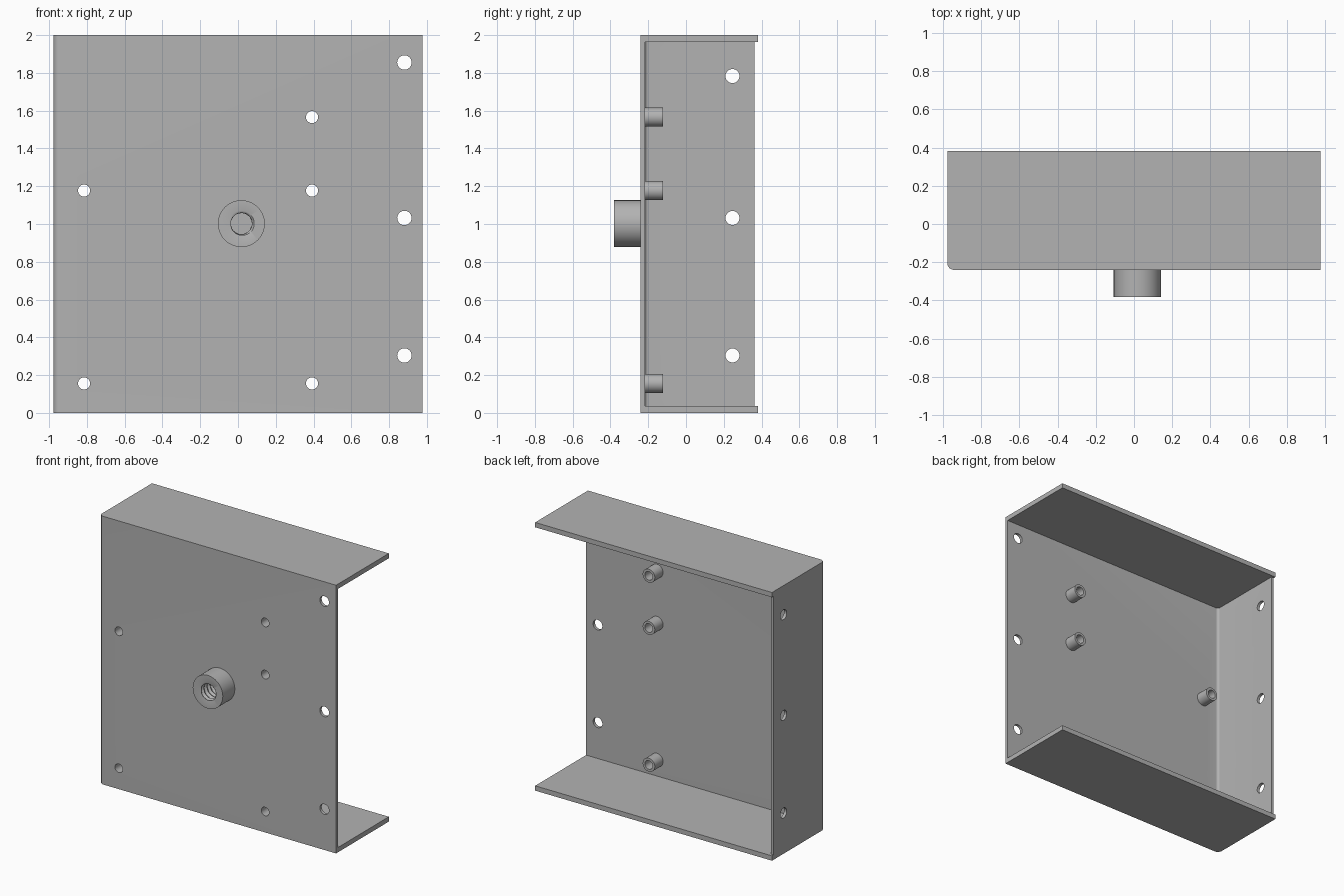
import bpy, bmesh
from math import cos, sin, pi, tau
from mathutils import Matrix

cube = bpy.data.objects.get("Cube")
if cube:
    bpy.data.objects.remove(cube)

# Overall dimensions
X, FRONT, BACK, H = 0.977, -0.24, 0.382, 2.0
SHEET, PLATE = 0.022, 0.036
INNER = FRONT + SHEET
STANDOFFS = [(-0.815, 1.177), (-0.815, 0.156), (0.392, 1.566), (0.392, 1.177), (0.392, 0.156)]

grey = bpy.data.materials.new("plain_grey")
grey.use_nodes = True
grey.diffuse_color = (0.45, 0.45, 0.45, 1)
grey.node_tree.nodes["Principled BSDF"].inputs["Base Color"].default_value = grey.diffuse_color


def finish(name, bm):
    bmesh.ops.recalc_face_normals(bm, faces=bm.faces)
    mesh = bpy.data.meshes.new(name)
    bm.to_mesh(mesh)
    bm.free()
    mesh.materials.append(grey)
    obj = bpy.data.objects.new(name, mesh)
    bpy.context.collection.objects.link(obj)
    return obj


def smooth(obj):
    bpy.ops.object.select_all(action="DESELECT")
    obj.select_set(True)
    bpy.context.view_layer.objects.active = obj
    bpy.ops.object.shade_smooth_by_angle(angle=pi / 6)


def prism(name, outline, z0, z1):
    bm = bmesh.new()
    face = bm.faces.new([bm.verts.new((x, y, z0)) for x, y in outline])
    new = bmesh.ops.extrude_face_region(bm, geom=[face])["geom"]
    bmesh.ops.translate(bm, vec=(0, 0, z1 - z0), verts=[v for v in new if isinstance(v, bmesh.types.BMVert)])
    return finish(name, bm)


def bend(x, y, r, n=8):
    """Quarter round at the front corner, running from the side to the front."""
    return [(x + r - r * cos(a), y + r - r * sin(a)) for a in (i * pi / 2 / n for i in range(n + 1))]


def cut(obj, cutter):
    cutter.hide_render = True
    mod = obj.modifiers.new("cut", "BOOLEAN")
    mod.operation, mod.solver, mod.object = "DIFFERENCE", "EXACT", cutter
    bpy.context.view_layer.objects.active = obj
    bpy.ops.object.modifier_apply(modifier=mod.name)
    bpy.data.objects.remove(cutter)


def lathe(name, cx, cz, rings, closed=False, n=48):
    """Surface round a y-directed axis; rings hold (radius function, y)."""
    bm = bmesh.new()
    rows = []
    for radius, y in rings:
        row = []
        for i in range(n):
            a = tau * i / n
            r = radius(a)
            row.append(bm.verts.new((cx + r * cos(a), y, cz + r * sin(a))))
        rows.append(row)
    pairs = list(zip(rows, rows[1:])) + ([(rows[-1], rows[0])] if closed else [])
    for p, q in pairs:
        for i in range(n):
            j = (i + 1) % n
            bm.faces.new((p[i], p[j], q[j], q[i]))
    obj = finish(name, bm)
    smooth(obj)
    return obj


# Housing: bent block hollowed so that the right and back stay open
housing = prism("housing", bend(-X, FRONT, 0.035) + [(X, FRONT), (X, BACK), (-X, BACK)], 0, H)
lip = BACK - 0.019
cavity = bend(-X + SHEET, INNER, 0.02) + [(1.2, INNER), (1.2, 0.6), (-1.2, 0.6), (-1.2, lip), (-X + SHEET, lip)]
cut(housing, prism("cavity_cutter", cavity, PLATE, H - PLATE))

# Screw holes through the front sheet and the side sheet
bm = bmesh.new()


def drill(r, location, axis):
    turn = Matrix.Rotation(pi / 2, 4, axis)
    bmesh.ops.create_cone(bm, cap_ends=True, segments=48, radius1=r, radius2=r, depth=0.1,
                          matrix=Matrix.Translation(location) @ turn)


for x, z in STANDOFFS:
    drill(0.032, (x, FRONT + SHEET / 2, z), "X")
for z in (0.304, 1.032, 1.855):
    drill(0.038, (0.881, FRONT + SHEET / 2, z), "X")
for z in (0.304, 1.032, 1.783):
    drill(0.037, (-X + SHEET / 2, 0.246, z), "Y")
cut(housing, finish("hole_cutter", bm))
smooth(housing)

# Hollow standoffs behind the front sheet
for k, (x, z) in enumerate(STANDOFFS):
    tube = [(0.05, INNER), (0.05, -0.121), (0.032, -0.121), (0.032, INNER)]
    lathe(f"standoff_{k + 1}", x, z, [(lambda a, r=r: r, y) for r, y in tube], closed=True)

# Threaded boss on the front: the bore radius follows a helix
TIP, PITCH, STEPS = -BACK, 0.036, 32


def thread(depth):
    return lambda a: 0.055 + 0.026 * abs((depth / PITCH + a / tau) % 1 - 0.5)


rings = [(lambda a: 0.124, FRONT), (lambda a: 0.124, TIP), (lambda a: 0.068, TIP)]
for s in range(STEPS + 1):
    d = (FRONT - TIP) * s / STEPS
    rings.append((thread(d), TIP + max(d, 0.002)))
lathe("threaded_boss", 0.018, 1.002, rings)
